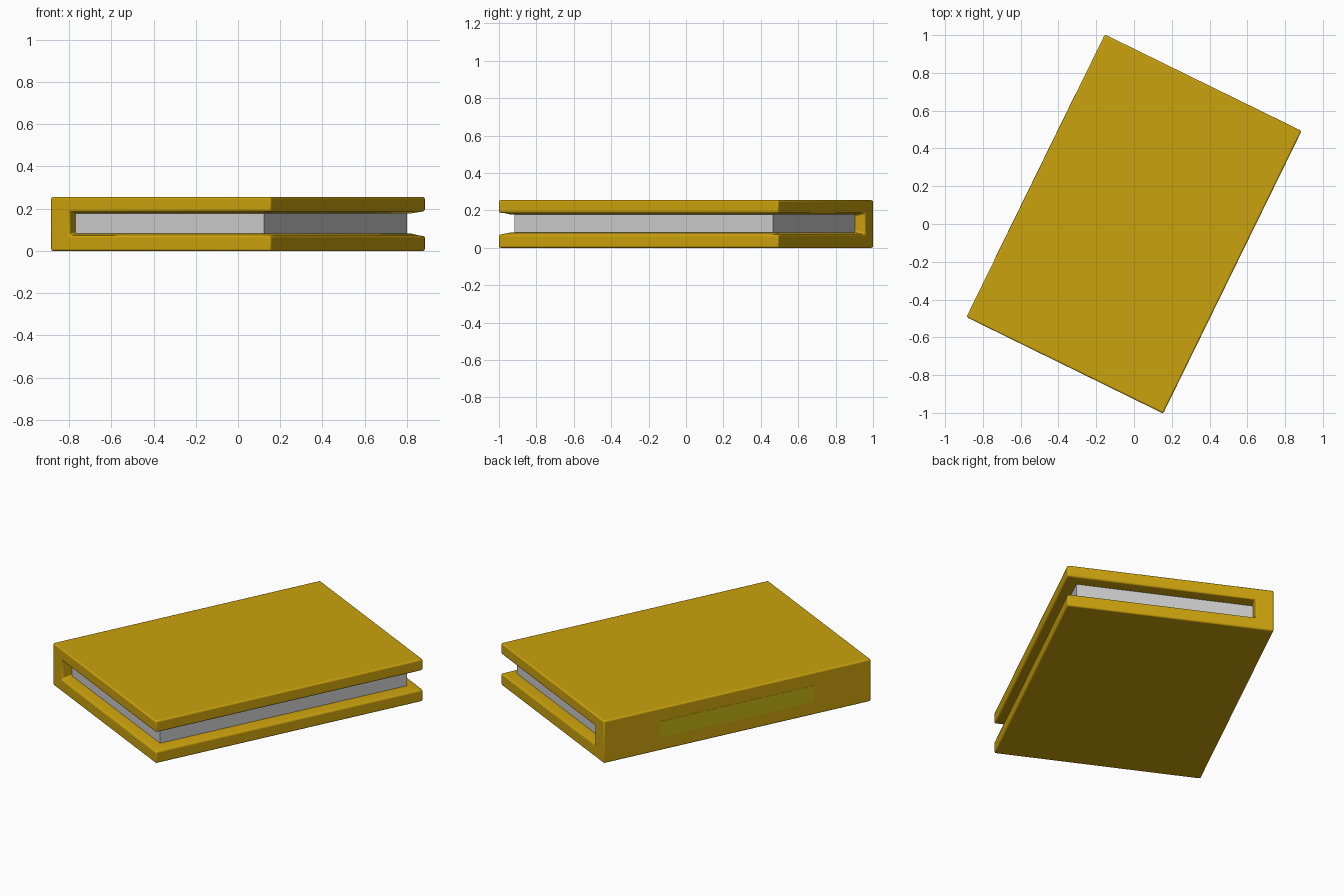
import bpy, bmesh, math

if "Cube" in bpy.data.objects:
    bpy.data.objects.remove(bpy.data.objects["Cube"])

W, L, H = 0.58, 0.833, 0.255      # half width, half length, thickness
TURN = math.radians(-26.1)        # the book lies at an angle


def material(name, color):
    m = bpy.data.materials.new(name)
    m.diffuse_color = color
    return m


def finish(name, bm, mat=None, bevel=0):
    bmesh.ops.recalc_face_normals(bm, faces=bm.faces)
    me = bpy.data.meshes.new(name)
    bm.to_mesh(me)
    bm.free()
    ob = bpy.data.objects.new(name, me)
    bpy.context.collection.objects.link(ob)
    ob.rotation_euler.z = TURN
    if mat:
        me.materials.append(mat)
    if bevel:
        mod = ob.modifiers.new("bevel", 'BEVEL')
        mod.width, mod.segments = bevel, 3
        mod.limit_method, mod.angle_limit = 'ANGLE', math.radians(50)
    bpy.context.view_layer.objects.active = ob
    ob.select_set(True)
    bpy.ops.object.shade_smooth_by_angle(angle=math.radians(35))
    ob.select_set(False)
    return ob


def box(name, x0, x1, y, z0, z1, mat=None):
    bm = bmesh.new()
    bmesh.ops.create_cube(bm, size=1)
    for v in bm.verts:
        v.co.x = x0 if v.co.x < 0 else x1
        v.co.y = math.copysign(y, v.co.y)
        v.co.z = z0 if v.co.z < 0 else z1
    return finish(name, bm, mat)


def section(flare):
    # C-shaped cross-section; the opening flares towards the rim
    a, b, s = 0.082 - flare, 0.178 + flare, -0.48
    return [(-W, 0), (W, 0), (W, 0.071), (W - 0.05, a), (s, a),
            (s, b), (W - 0.05, b), (W, 0.187), (W, H), (-W, H)]


# Cover: two boards and spine in one piece
gold = material("gold cover", (0.62, 0.36, 0.004, 1))
gold.diffuse_color = (0.60, 0.36, 0.004, 1)
bm = bmesh.new()
rings = [[bm.verts.new((x, y, z)) for x, z in section(f)]
         for y, f in ((-L, 0.01), (-L + 0.05, 0), (L - 0.05, 0), (L, 0.01))]
for r0, r1 in zip(rings, rings[1:]):
    for i in range(len(r0)):
        j = (i + 1) % len(r0)
        bm.faces.new((r0[i], r0[j], r1[j], r1[i]))
bm.faces.new(rings[0])
bm.faces.new(rings[-1])
finish("cover", bm, gold, 0.009)

# Page block
box("pages", -0.485, 0.515, 0.77, 0.075, 0.185)

# Blank label on the spine
box("spine_label", -W - 0.001, -W + 0.01, 0.48, 0.075, 0.175,
    material("label olive", (0.55, 0.45, 0.006, 1)))

for m in bpy.data.materials:
    if m.users and not m.is_grease_pencil:
        m.use_nodes = True
        m.node_tree.nodes["Principled BSDF"].inputs["Base Color"].default_value = m.diffuse_color
